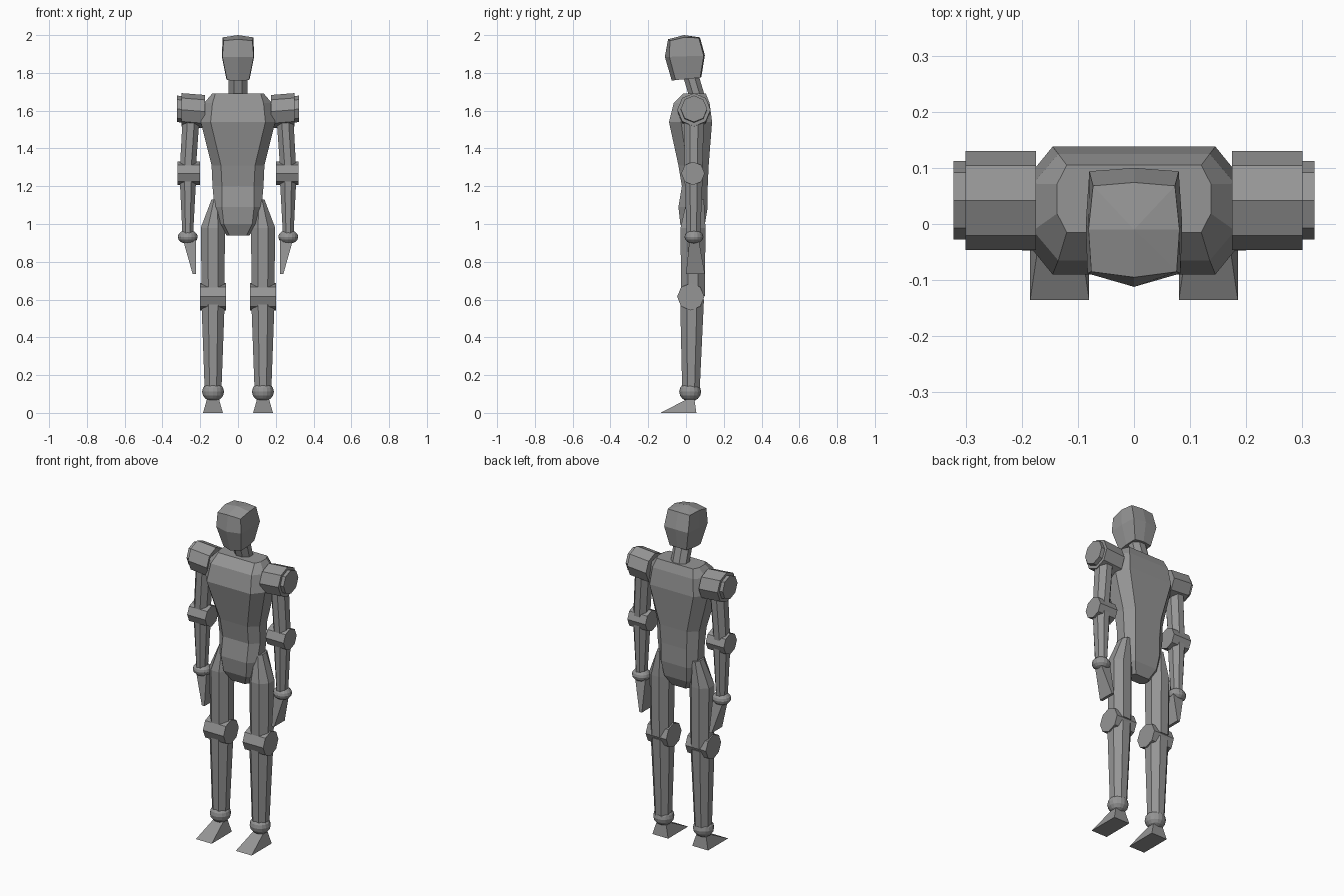
import bpy, bmesh
from math import cos, sin, pi
from mathutils import Matrix

if "Cube" in bpy.data.objects:
    bpy.data.objects.remove(bpy.data.objects["Cube"])

grey = bpy.data.materials.new("plain_grey")
grey.use_nodes = True
COLOUR = (0.3, 0.3, 0.3, 1)
grey.diffuse_color = COLOUR
grey.node_tree.nodes["Principled BSDF"].inputs["Base Color"].default_value = COLOUR


def finish(name, bm):
    bmesh.ops.recalc_face_normals(bm, faces=bm.faces)
    mesh = bpy.data.meshes.new(name)
    bm.to_mesh(mesh)
    bm.free()
    mesh.materials.append(grey)
    obj = bpy.data.objects.new(name, mesh)
    bpy.context.collection.objects.link(obj)
    return obj


def loft(name, rings, side=1, peak=None):
    """Skin matching rings of points and close both ends."""
    bm = bmesh.new()
    loops = [[bm.verts.new((x * side, y, z)) for x, y, z in ring] for ring in rings]
    n = len(loops[0])
    for low, high in zip(loops, loops[1:]):
        for i in range(n):
            j = (i + 1) % n
            bm.faces.new((low[i], low[j], high[j], high[i]))
    bm.faces.new(loops[0])
    if peak:
        tip = bm.verts.new(peak)
        for i in range(n):
            bm.faces.new((loops[-1][i], loops[-1][(i + 1) % n], tip))
    else:
        bm.faces.new(loops[-1])
    return finish(name, bm)


def ring_z(x, y, z, rx, ry):
    """Octagon with flat front; rx and ry reach the flats."""
    k = 1 / cos(pi / 8)
    angles = [pi / 8 + i * pi / 4 for i in range(8)]
    return [(x + rx * k * cos(a), y + ry * k * sin(a), z) for a in angles]


def ring_x(x, y, z, r):
    """Octagon around the x axis with a corner at the top."""
    return [(x, y + r * cos(i * pi / 4), z + r * sin(i * pi / 4)) for i in range(8)]


def rect(x0, x1, y0, y1, z):
    return [(x0, y0, z), (x1, y0, z), (x1, y1, z), (x0, y1, z)]


def ball(name, centre, radii, side):
    bm = bmesh.new()
    bmesh.ops.create_uvsphere(bm, u_segments=16, v_segments=8, radius=1)
    x, y, z = centre
    bm.transform(Matrix.Translation((x * side, y, z)) @ Matrix.Diagonal((*radii, 1)))
    finish(name, bm)


def body_ring(z, wf, w, yf, yb):
    """Chamfered rectangle: flat front and back, straight flanks."""
    y1, y2 = yf + (yb - yf) * 0.28, yf + (yb - yf) * 0.72
    half = [(wf, yf, z), (w, y1, z), (w, y2, z), (wf, yb, z)]
    return half + [(-x, y, z) for x, y, z in reversed(half)]


# Torso
loft("torso", [body_ring(*r) for r in (
    (0.94, 0.045, 0.06, 0.0, 0.07),
    (1.0, 0.075, 0.105, -0.03, 0.1),
    (1.09, 0.085, 0.125, -0.04, 0.115),
    (1.2, 0.085, 0.135, -0.022, 0.115),
    (1.31, 0.09, 0.14, -0.04, 0.12),
    (1.54, 0.145, 0.197, -0.09, 0.138),
    (1.64, 0.135, 0.18, -0.065, 0.125),
    (1.69, 0.12, 0.137, -0.015, 0.105))])

# Neck, leaning forward
loft("neck", [ring_z(0, 0.06, 1.67, 0.05, 0.042), ring_z(0, 0.024, 1.79, 0.05, 0.042)])


# Head: ridged face and back, widest at the middle
def head_ring(w, wm, front, corner, middle, back):
    """Each of front, corner, middle, back is a (y, z) pair."""
    half = [(w, *corner), (wm, *middle), (w * 0.96, *back)]
    return ([(0, *front)] + half + [(0, back[0] + 0.006, back[1] + 0.003)]
            + [(-x, y, z) for x, y, z in reversed(half)])


loft("head", [
    head_ring(0.058, 0.062, (-0.075, 1.758), (-0.055, 1.762), (0.01, 1.768), (0.075, 1.775)),
    head_ring(0.083, 0.086, (-0.112, 1.885), (-0.088, 1.885), (0.0, 1.888), (0.094, 1.89)),
    head_ring(0.076, 0.081, (-0.095, 1.978), (-0.085, 1.97), (-0.01, 1.988), (0.068, 1.985)),
], peak=(0, -0.01, 2.0))

for label, s in (("left", 1), ("right", -1)):
    # Shoulder drum with a smaller end cap
    loft(label + "_shoulder", [ring_x(0.175, 0.042, 1.595, 0.088),
                               ring_x(0.3, 0.042, 1.605, 0.088)], s)
    loft(label + "_shoulder_cap", [ring_x(0.29, 0.042, 1.605, 0.07),
                                   ring_x(0.322, 0.042, 1.61, 0.07)], s)
    # Arm
    loft(label + "_upper_arm", [ring_z(0.267, 0.04, 1.27, 0.042, 0.047),
                                ring_z(0.246, 0.042, 1.6, 0.045, 0.054)], s)
    loft(label + "_elbow", [ring_x(0.2, 0.037, 1.268, 0.062),
                            ring_x(0.32, 0.037, 1.268, 0.062)], s)
    loft(label + "_forearm", [ring_z(0.266, 0.04, 0.94, 0.028, 0.036),
                              ring_z(0.265, 0.04, 1.25, 0.044, 0.048)], s)
    ball(label + "_wrist", (0.266, 0.042, 0.932), (0.053, 0.05, 0.037), s)
    loft(label + "_hand", [rect(0.223, 0.24, 0.0, 0.1, 0.735),
                           rect(0.223, 0.295, 0.02, 0.065, 0.93)], s)
    # Leg
    loft(label + "_thigh", [ring_z(0.132, 0.037, 0.62, 0.06, 0.063),
                            ring_z(0.133, 0.037, 0.98, 0.064, 0.066),
                            ring_z(0.118, 0.05, 1.13, 0.022, 0.045)], s)
    loft(label + "_knee", [ring_x(0.063, 0.025, 0.615, 0.072),
                           ring_x(0.2, 0.025, 0.615, 0.072)], s)
    loft(label + "_shin", [ring_z(0.132, 0.026, 0.11, 0.044, 0.046),
                           ring_z(0.132, 0.032, 0.6, 0.062, 0.063)], s)
    ball(label + "_ankle", (0.132, 0.022, 0.112), (0.058, 0.058, 0.052), s)
    loft(label + "_foot", [rect(0.08, 0.185, -0.135, 0.055, 0),
                           rect(0.1, 0.165, 0.0, 0.045, 0.07)], s)
